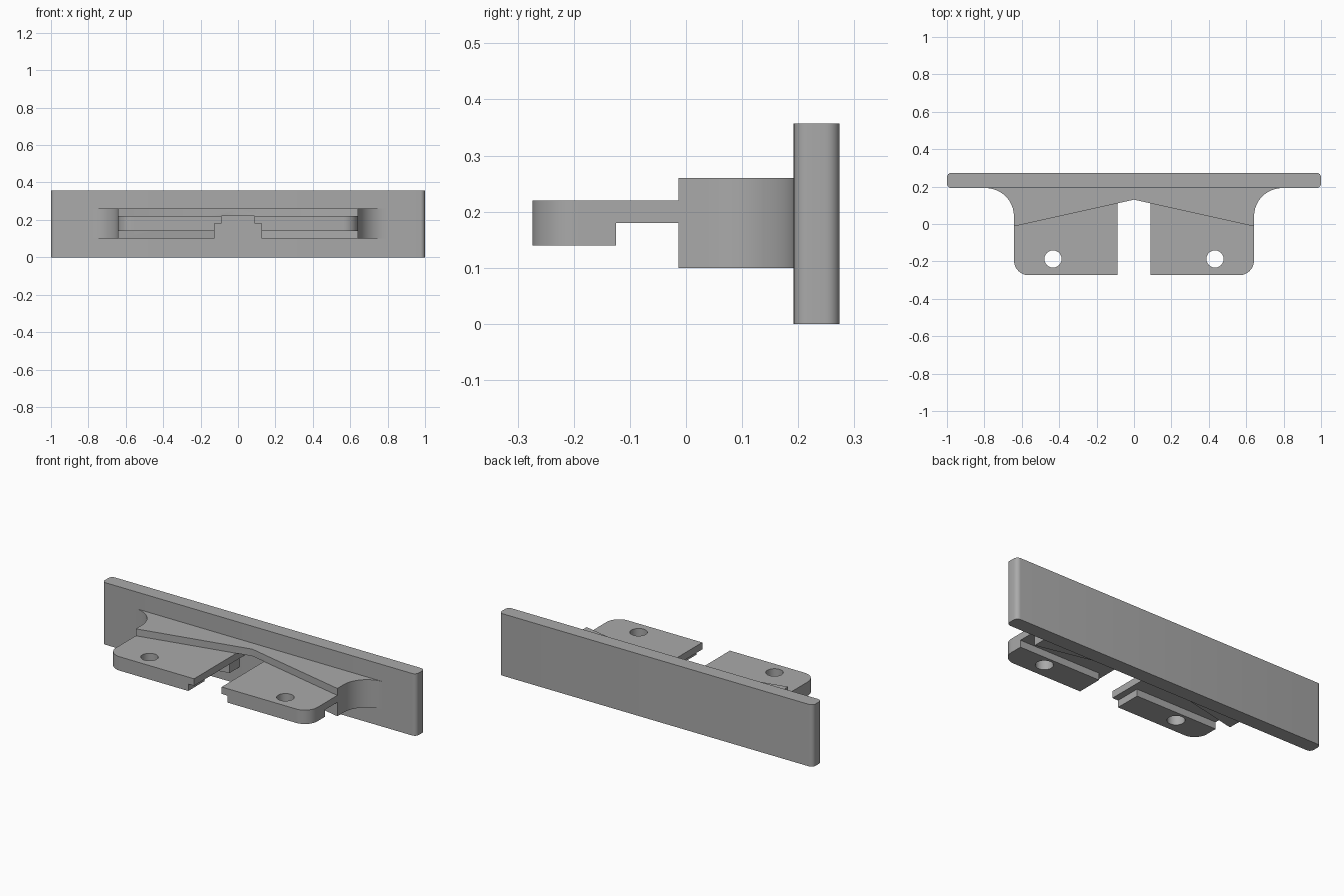
import bpy
import bmesh
from math import cos, sin, radians

cube = bpy.data.objects.get("Cube")
if cube:
    bpy.data.objects.remove(cube, do_unlink=True)

grey = bpy.data.materials.new("mid_grey")
grey.use_nodes = True
COLOUR = (0.4, 0.4, 0.4, 1)
grey.diffuse_color = COLOUR
grey.node_tree.nodes["Principled BSDF"].inputs["Base Color"].default_value = COLOUR

# Main dimensions
PLATE_FRONT, PLATE_BACK, HEIGHT = 0.192, 0.274, 0.357
FRONT, HALF, APEX = -0.274, 0.642, 0.13
SHOULDER = -0.013
FILLET = 0.15


def arc(cx, cy, r, start, end, steps=12):
    angles = [radians(start + (end - start) * i / steps) for i in range(steps + 1)]
    return [(cx + r * cos(a), cy + r * sin(a)) for a in angles]


def rect(x0, x1, y0, y1):
    return [(x0, y0), (x1, y0), (x1, y1), (x0, y1)]


def prism(name, outline, z0, z1):
    """Extrude a flat outline upwards from z0 to z1."""
    bm = bmesh.new()
    face = bm.faces.new([bm.verts.new((x, y, z0)) for x, y in outline])
    top = bmesh.ops.extrude_face_region(bm, geom=[face])["geom"]
    verts = [v for v in top if isinstance(v, bmesh.types.BMVert)]
    bmesh.ops.translate(bm, verts=verts, vec=(0, 0, z1 - z0))
    bmesh.ops.recalc_face_normals(bm, faces=bm.faces)
    mesh = bpy.data.meshes.new(name)
    bm.to_mesh(mesh)
    bm.free()
    mesh.materials.append(grey)
    obj = bpy.data.objects.new(name, mesh)
    bpy.context.collection.objects.link(obj)
    return obj


def select(obj):
    bpy.ops.object.select_all(action='DESELECT')
    obj.select_set(True)
    bpy.context.view_layer.objects.active = obj


def cut(obj, outline, z0, z1):
    """Remove a prism from an object."""
    cutter = prism("cutter", outline, z0, z1)
    cutter.hide_render = True
    mod = obj.modifiers.new("cut", 'BOOLEAN')
    mod.operation, mod.solver, mod.object = 'DIFFERENCE', 'EXACT', cutter
    select(obj)
    bpy.ops.object.modifier_apply(modifier=mod.name)
    bpy.data.objects.remove(cutter, do_unlink=True)


def smooth(obj):
    select(obj)
    bpy.ops.object.shade_smooth_by_angle(angle=radians(30))


def v_front(x):
    return APEX + (SHOULDER - APEX) * x / HALF


# Long face plate with rounded upright edges
R = 0.025
outline = (arc(1 - R, PLATE_FRONT + R, R, -90, 0, 6) + arc(1 - R, PLATE_BACK - R, R, 0, 90, 6)
           + arc(R - 1, PLATE_BACK - R, R, 90, 180, 6) + arc(R - 1, PLATE_FRONT + R, R, 180, 270, 6))
smooth(prism("face_plate", outline, 0, HEIGHT))

# Bracket block: shallow V front, flared sides, stepped slot in the middle
flare = arc(HALF + FILLET, PLATE_FRONT - FILLET, FILLET, 180, 90)
right_side = [(HALF, SHOULDER)] + flare
left_side = [(-x, y) for x, y in reversed(right_side)]
block = prism("bracket_block", [(0, APEX)] + right_side + left_side, 0.1, 0.26)
cut(block, rect(-0.125, 0.125, -0.1, PLATE_FRONT + 0.02), 0.05, 0.18)
cut(block, rect(-0.088, 0.088, -0.1, PLATE_FRONT + 0.02), 0.17, 0.22)
smooth(block)

# Mounting tab: thin sheet with a thicker pad at the front and a screw hole
C = 0.08
outline = ([(0.088, FRONT)] + arc(HALF - C, FRONT + C, C, -90, 0)
           + [(HALF, SHOULDER), (0.088, v_front(0.088))])
tabs = prism("mounting_tabs", outline, 0.14, 0.22)
cut(tabs, rect(0, 0.7, -0.125, 0.3), 0.1, 0.18)
cut(tabs, rect(0, 0.125, -0.4, 0), 0.1, 0.18)
cut(tabs, arc(0.433, -0.187, 0.046, 0, 345, 23), 0.1, 0.3)
mirror = tabs.modifiers.new("mirror", 'MIRROR')
select(tabs)
bpy.ops.object.modifier_apply(modifier=mirror.name)
smooth(tabs)
